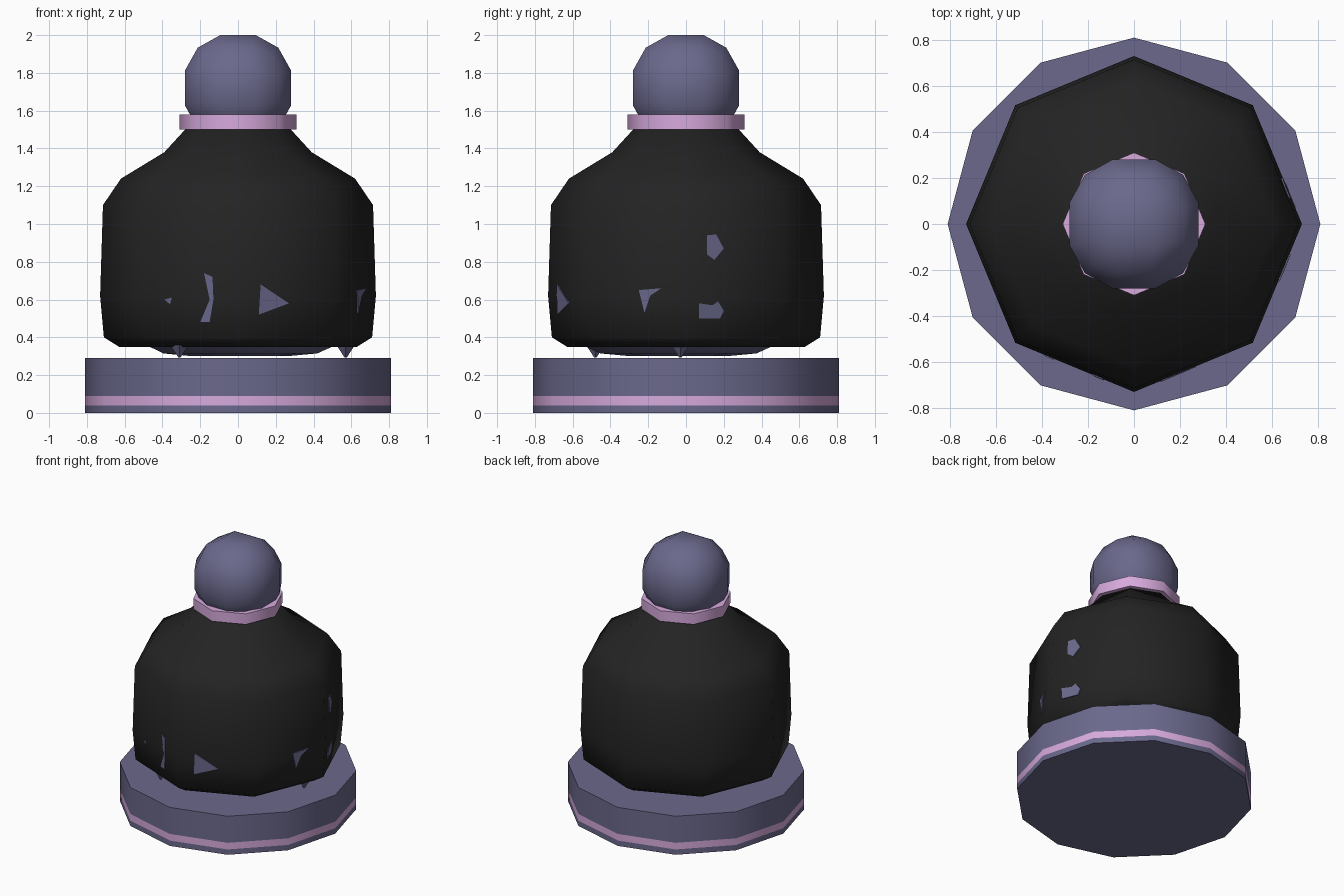
import bpy, bmesh, math

if "Cube" in bpy.data.objects:
    bpy.data.objects.remove(bpy.data.objects["Cube"])


def mat(name, rgb):
    m = bpy.data.materials.new(name)
    m.diffuse_color = (*rgb, 1)
    m.use_nodes = True
    m.node_tree.nodes["Principled BSDF"].inputs["Base Color"].default_value = m.diffuse_color
    return m


PURPLE = mat("dusty purple", (0.145, 0.14, 0.26))
PINK = mat("soft pink", (0.68, 0.40, 0.72))
BLACK = mat("near black", (0.017, 0.017, 0.017))


def finish(name, bm, mats, angle=60):
    bmesh.ops.recalc_face_normals(bm, faces=bm.faces[:])
    me = bpy.data.meshes.new(name)
    bm.to_mesh(me)
    bm.free()
    ob = bpy.data.objects.new(name, me)
    bpy.context.collection.objects.link(ob)
    for m in mats:
        me.materials.append(m)
    bpy.ops.object.select_all(action='DESELECT')
    ob.select_set(True)
    bpy.context.view_layer.objects.active = ob
    bpy.ops.object.shade_smooth_by_angle(angle=math.radians(angle))
    return ob


def lathe(name, profile, sides, mats, rule=None, centre=(0, 0), angle=60):
    """Closed turned solid from (radius, z) points, first corner on +x."""
    bm = bmesh.new()
    rings = []
    for r, z in profile:
        rings.append([bm.verts.new((centre[0] + r * math.cos(2 * math.pi * i / sides),
                                    centre[1] + r * math.sin(2 * math.pi * i / sides), z))
                      for i in range(sides)])
    for a, b in zip(rings, rings[1:]):
        for i in range(sides):
            j = (i + 1) % sides
            bm.faces.new((a[i], a[j], b[j], b[i]))
    bm.faces.new(rings[0][::-1])
    bm.faces.new(rings[-1])
    if rule:
        for f in bm.faces:
            f.material_index = rule(f.calc_center_median().z)
    return finish(name, bm, mats, angle)


# base with a painted stripe
lathe("base", [(0.81, 0), (0.81, 0.04), (0.81, 0.09), (0.81, 0.29)], 12, [PURPLE, PINK],
      lambda z: 1 if 0.04 < z < 0.09 else 0)

# eight-sided bell-shaped body
BODY = [(0.63, 0.35), (0.71, 0.40), (0.73, 0.62), (0.715, 1.10),
        (0.62, 1.24), (0.39, 1.38), (0.28, 1.50)]
lathe("body", BODY, 8, [BLACK])

# crumpled filling bulging under the body, with two points
lathe("filling", [(0.28, 0.302), (0.42, 0.315), (0.52, 0.36)], 9, [PURPLE], centre=(0, -0.04))
for k, (x, y) in enumerate([(0.57, -0.03), (-0.31, -0.48)]):
    lathe("filling_point_%d" % k, [(0.005, 0.292), (0.05, 0.36)], 4, [PURPLE], centre=(x, y))

# collar
lathe("collar", [(0.31, 1.50), (0.31, 1.58)], 8, [PINK])

# head: a cube cut in three each way and rounded to a ball
bm = bmesh.new()
bmesh.ops.create_cube(bm, size=2)
bmesh.ops.subdivide_edges(bm, edges=bm.edges[:], cuts=2, use_grid_fill=True)
for v in bm.verts:
    v.co = v.co.normalized() * 0.31
    v.co.z += 1.72
finish("head", bm, [PURPLE])


# patches where the filling breaks through the body
def body_radius(z):
    for (r0, z0), (r1, z1) in zip(BODY, BODY[1:]):
        if z0 <= z <= z1:
            return r0 + (r1 - r0) * (z - z0) / (z1 - z0)


def patch(name, side, pts):
    bm = bmesh.new()
    layers = []
    for off in (0.007, -0.002):
        layer = []
        for u, z in pts:
            d = body_radius(z) - abs(u) * math.tan(math.pi / 8) + off
            layer.append(bm.verts.new((u, -d, z) if side == "front" else (d, u, z)))
        layers.append(layer)
    a, b = layers
    bm.faces.new(a)
    bm.faces.new(b[::-1])
    for i in range(len(pts)):
        j = (i + 1) % len(pts)
        bm.faces.new((a[i], b[i], b[j], a[j]))
    finish(name, bm, [PURPLE], 30)


patch("front_patch_right", "front", [(0.11, 0.52), (0.27, 0.58), (0.12, 0.68)])
patch("front_patch_left", "front", [(-0.20, 0.48), (-0.15, 0.48), (-0.13, 0.60),
                                    (-0.135, 0.72), (-0.18, 0.74), (-0.15, 0.60)])
patch("front_patch_small", "front", [(-0.36, 0.575), (-0.35, 0.61), (-0.39, 0.60)])
patch("side_patch_front", "right", [(-0.22, 0.53), (-0.19, 0.62), (-0.13, 0.66), (-0.25, 0.65)])
patch("side_patch_high", "right", [(0.11, 0.84), (0.15, 0.81), (0.20, 0.87),
                                   (0.16, 0.945), (0.11, 0.94)])
patch("side_patch_low", "right", [(0.07, 0.50), (0.18, 0.50), (0.20, 0.54),
                                  (0.17, 0.59), (0.14, 0.57), (0.07, 0.58)])
